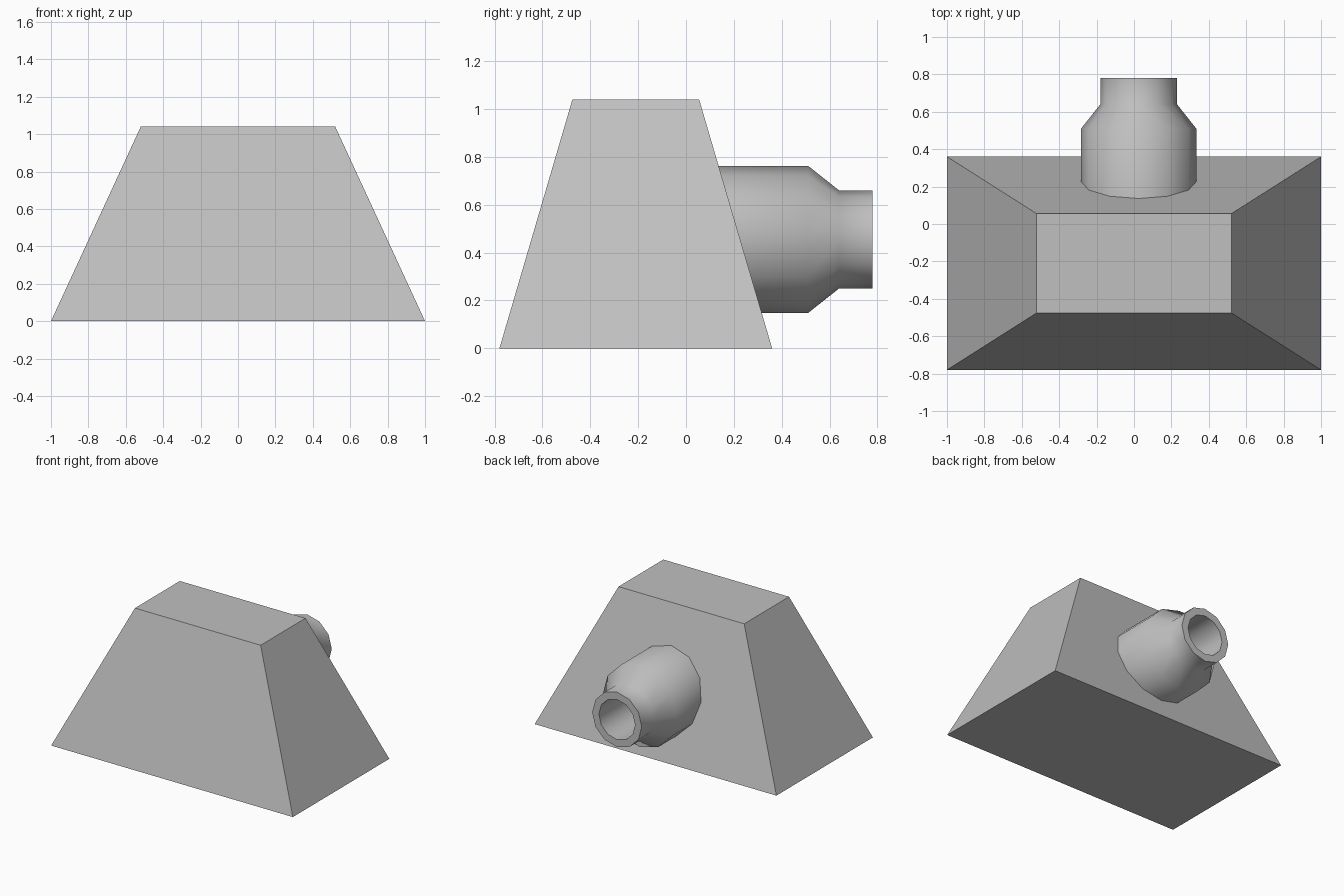
import bpy
import bmesh
from math import cos, sin, tau, radians

if "Cube" in bpy.data.objects:
    bpy.data.objects.remove(bpy.data.objects["Cube"])

# Single plain grey for the whole model
grey = bpy.data.materials.new("plain grey")
grey.use_nodes = True
colour = (0.53, 0.53, 0.53, 1)
grey.diffuse_color = colour
grey.node_tree.nodes["Principled BSDF"].inputs["Base Color"].default_value = colour


def make_object(name, bm):
    bmesh.ops.recalc_face_normals(bm, faces=bm.faces)
    mesh = bpy.data.meshes.new(name)
    bm.to_mesh(mesh)
    bm.free()
    mesh.materials.append(grey)
    obj = bpy.data.objects.new(name, mesh)
    bpy.context.collection.objects.link(obj)
    return obj


def bridge(bm, a, b):
    for i in range(len(a)):
        j = (i + 1) % len(a)
        bm.faces.new((a[i], a[j], b[j], b[i]))


# Tapered block body: a rectangle at the base and a smaller one on top
bm = bmesh.new()
rings = []
for half_x, y0, y1, z in ((1, -0.78, 0.36, 0), (0.52, -0.475, 0.055, 1.04)):
    corners = ((-half_x, y0), (half_x, y0), (half_x, y1), (-half_x, y1))
    rings.append([bm.verts.new((x, y, z)) for x, y in corners])
    bm.faces.new(rings[-1])
bridge(bm, *rings)
make_object("tapered_body", bm)

# Hollow nozzle: (y, radius) profile revolved around the y direction,
# rooted inside the body and running back along the bore
SIDES = 12
CENTRE_X, CENTRE_Z = 0.025, 0.455
profile = [(0.08, 0.308), (0.51, 0.308), (0.64, 0.205),
           (0.78, 0.205), (0.78, 0.15), (0.08, 0.15)]
bm = bmesh.new()
rings = [[bm.verts.new((CENTRE_X + r * cos(tau * i / SIDES), y,
                        CENTRE_Z + r * sin(tau * i / SIDES)))
          for i in range(SIDES)] for y, r in profile]
for k, ring in enumerate(rings):
    bridge(bm, ring, rings[(k + 1) % len(rings)])
nozzle = make_object("nozzle", bm)

# Smooth barrel with crisp end rim
bpy.ops.object.select_all(action="DESELECT")
nozzle.select_set(True)
bpy.context.view_layer.objects.active = nozzle
bpy.ops.object.shade_smooth_by_angle(angle=radians(45))
